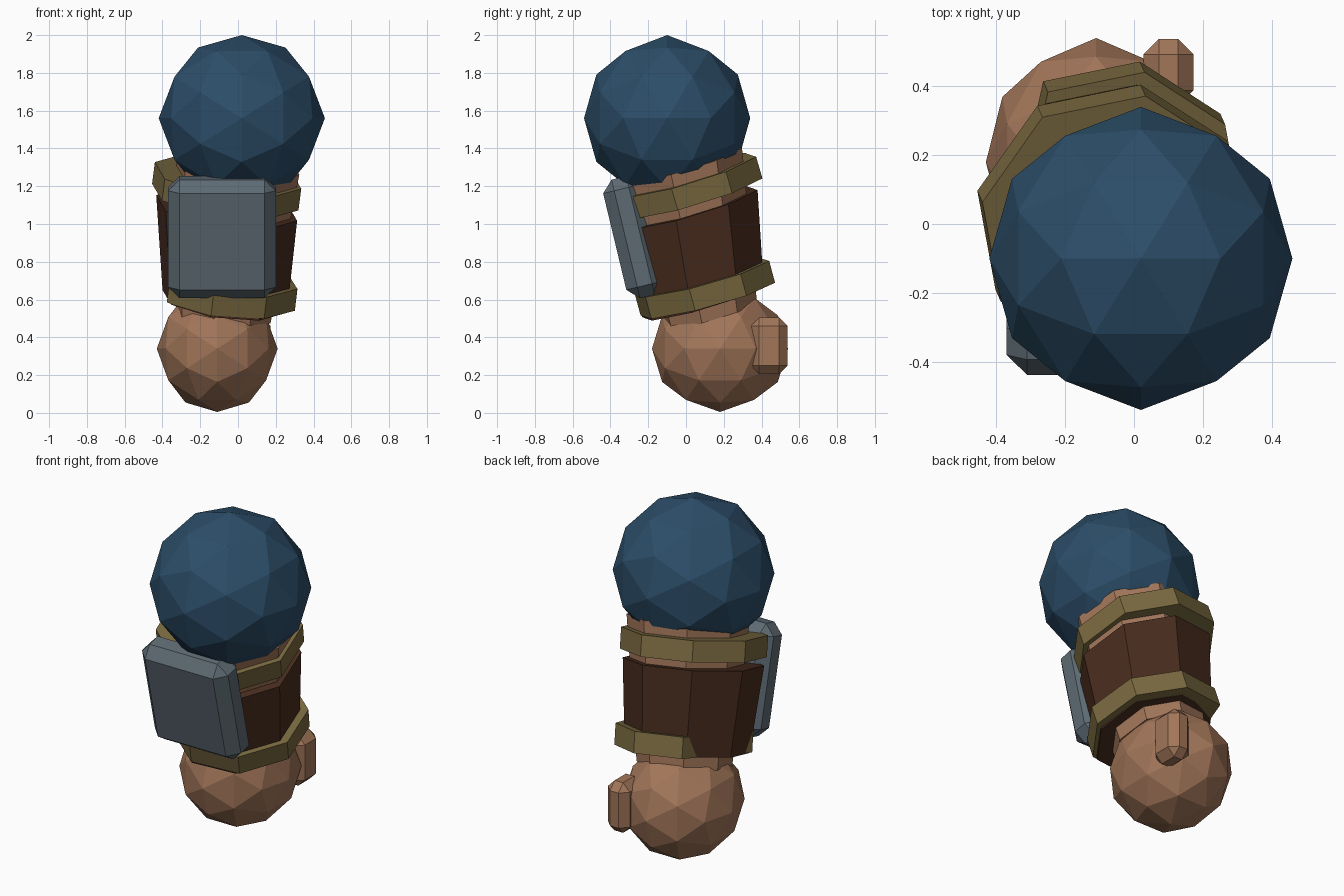
import bpy, bmesh, math
from mathutils import Vector, Matrix

if "Cube" in bpy.data.objects:
    bpy.data.objects.remove(bpy.data.objects["Cube"])

PHI = (1 + 5 ** 0.5) / 2
AXIS = Vector((0.13, -0.29, 1))      # leaning axis of the arm
SPIN = 78.5                          # azimuth of the first polygon corner


def material(name, rgb):
    m = bpy.data.materials.new(name)
    m.diffuse_color = (*rgb, 1)
    m.use_nodes = True
    m.node_tree.nodes["Principled BSDF"].inputs["Base Color"].default_value = m.diffuse_color
    return m


SKIN = material("skin", (0.36, 0.18, 0.10))
CLOTH = material("blue_cloth", (0.025, 0.075, 0.14))
LEATHER = material("leather", (0.065, 0.025, 0.013))
BRASS = material("brass", (0.19, 0.14, 0.05))
STEEL = material("steel", (0.11, 0.145, 0.17))


def finish(bm, name, mat):
    bmesh.ops.recalc_face_normals(bm, faces=bm.faces)
    me = bpy.data.meshes.new(name)
    bm.to_mesh(me)
    bm.free()
    me.materials.append(mat)
    ob = bpy.data.objects.new(name, me)
    bpy.context.collection.objects.link(ob)
    return ob


def ball(name, centre, radii, mat):
    """Once-subdivided icosahedron standing on an edge."""
    bm = bmesh.new()
    for a in (-1, 1):
        for b in (-PHI, PHI):
            for p in ((b, a, 0), (0, b, a), (a, 0, b)):
                bm.verts.new(p)
    bmesh.ops.convex_hull(bm, input=bm.verts[:])
    bmesh.ops.subdivide_edges(bm, edges=bm.edges[:], cuts=1, use_grid_fill=True)
    for v in bm.verts:
        n = v.co.normalized()
        v.co = Vector(centre) + Vector([n[i] * radii[i] for i in range(3)])
    return finish(bm, name, mat)


def prism(name, ends, mat, axis=AXIS, skip=()):
    """Tilted octagonal prism; ends = two (centre, radius); skip drops corners."""
    bm = bmesh.new()
    q = Vector((0, 0, 1)).rotation_difference(axis)
    rings = []
    for centre, r in ends:
        ring = []
        for i in range(8):
            if i not in skip:
                a = math.radians(SPIN + 45 * i)
                p = q @ Vector((r * math.cos(a), r * math.sin(a), 0))
                ring.append(bm.verts.new(Vector(centre) + p))
        rings.append(ring)
    lo, hi = rings
    n = len(lo)
    bm.faces.new(lo[::-1])
    bm.faces.new(hi)
    for i in range(n):
        j = (i + 1) % n
        bm.faces.new((lo[i], lo[j], hi[j], hi[i]))
    return finish(bm, name, mat)


def band(name, centre, r, height, axis, skip=()):
    d = axis.normalized() * height / 2
    c = Vector(centre)
    return prism(name, [(c - d, r), (c + d, r)], BRASS, axis, skip)


def chamfer_box(name, centre, size, chamfer, mat, tilt=0):
    bm = bmesh.new()
    bmesh.ops.create_cube(bm, size=1)
    bmesh.ops.scale(bm, vec=size, verts=bm.verts)
    bmesh.ops.bevel(bm, geom=bm.edges[:], offset=chamfer, segments=1,
                    affect='EDGES', profile=0.5)
    mat4 = Matrix.Translation(centre) @ Matrix.Rotation(math.radians(tilt), 4, 'X')
    bmesh.ops.transform(bm, matrix=mat4, verts=bm.verts)
    return finish(bm, name, mat)


# shoulder, hand and thumb
ball("shoulder", (0.02, -0.10, 1.56), (0.44, 0.44, 0.44), CLOTH)
ball("fist", (-0.11, 0.18, 0.34), (0.32, 0.36, 0.335), SKIN)
chamfer_box("thumb", (0.10, 0.44, 0.355), (0.145, 0.195, 0.30), 0.045, SKIN)

# forearm core
prism("forearm", [((-0.08, 0.13, 0.52), 0.26), ((0.0, -0.02, 1.32), 0.335)], SKIN)

# leather cuff and its two rims (the lower rim is cut straight on the left)
prism("cuff", [((-0.07, 0.09, 0.59), 0.34), ((-0.06, 0.015, 1.085), 0.385)], LEATHER)
band("lower_rim", (-0.056, 0.10, 0.66), 0.375, 0.12, Vector((0.12, -0.27, 1)), skip=(2,))
band("upper_rim", (-0.06, 0.01, 1.20), 0.40, 0.12, AXIS)

# steel guard on the front
chamfer_box("guard_plate", (-0.085, -0.28, 0.93), (0.57, 0.20, 0.645), 0.06, STEEL, 13.5)
